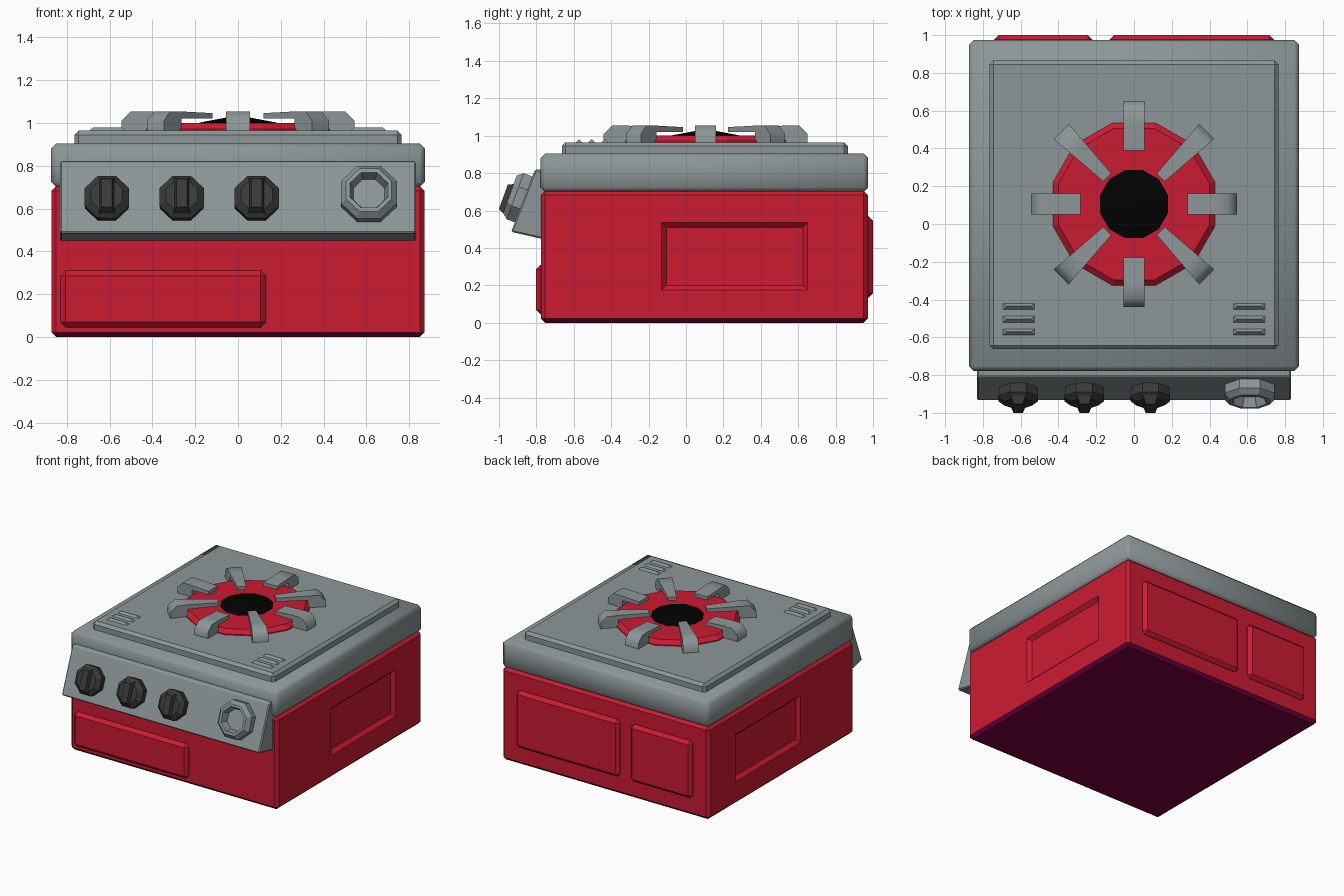
import bpy, bmesh, math
from mathutils import Matrix, Vector

if "Cube" in bpy.data.objects:
    bpy.data.objects.remove(bpy.data.objects["Cube"])


def material(name, col):
    m = bpy.data.materials.new(name)
    m.diffuse_color = (*col, 1)
    m.use_nodes = True
    m.node_tree.nodes["Principled BSDF"].inputs["Base Color"].default_value = m.diffuse_color
    return m


RED = material("red_enamel", (0.6, 0.011, 0.032))
PURPLE = material("dark_purple_underside", (0.19, 0.0, 0.048))
GREY = material("grey_metal", (0.265, 0.307, 0.312))
DARK = material("dark_knob", (0.042, 0.042, 0.042))
BLACK = material("black_hole", (0.0005, 0.0005, 0.0005))


def finish(name, bm, mat, matrix=None, bevel=0, smooth=None):
    if bevel:
        bmesh.ops.bevel(bm, geom=bm.edges[:], offset=bevel, segments=1, affect='EDGES')
    bmesh.ops.recalc_face_normals(bm, faces=bm.faces[:])
    if matrix:
        bm.transform(matrix)
    me = bpy.data.meshes.new(name)
    bm.to_mesh(me)
    bm.free()
    me.materials.append(mat)
    ob = bpy.data.objects.new(name, me)
    bpy.context.collection.objects.link(ob)
    if smooth:
        smooth_by_angle(ob, smooth)
    return ob


def smooth_by_angle(ob, degrees):
    bpy.ops.object.select_all(action='DESELECT')
    ob.select_set(True)
    bpy.context.view_layer.objects.active = ob
    bpy.ops.object.shade_smooth_by_angle(angle=math.radians(degrees))


def box(name, x, y, z, mat, bevel=0, smooth=None):
    bm = bmesh.new()
    bmesh.ops.create_cube(bm, size=1)
    for v in bm.verts:
        v.co = Vector([(r[0] + r[1]) / 2 + c * (r[1] - r[0]) for c, r in zip(v.co, (x, y, z))])
    return finish(name, bm, mat, None, bevel, smooth)


def loft(name, rings, mat, matrix=None, bevel=0, smooth=None):
    """Skin a list of equal-length point rings and cap both ends."""
    bm = bmesh.new()
    vs = [[bm.verts.new(p) for p in r] for r in rings]
    n = len(vs[0])
    for a, b in zip(vs, vs[1:]):
        for i in range(n):
            bm.faces.new((a[i], a[(i + 1) % n], b[(i + 1) % n], b[i]))
    bm.faces.new(vs[0])
    bm.faces.new(vs[-1])
    return finish(name, bm, mat, matrix, bevel, smooth)


def lathe(name, profile, sides, mat, matrix):
    """Faceted turned part with flats facing the axes."""
    rings = []
    for r, z in profile:
        angs = [2 * math.pi * (i + 0.5) / sides for i in range(sides)]
        rings.append([(r * math.cos(a), r * math.sin(a), z) for a in angs])
    return loft(name, rings, mat, matrix)


def rect(hx, hy, z):
    return [(-hx, -hy, z), (hx, -hy, z), (hx, hy, z), (-hx, hy, z)]


# Body with a sloped recess on each side
body = box("body", (-0.872, 0.872), (-0.775, 0.972), (0, 0.705), RED, 0.022)
cutters = []
for s in (-1, 1):
    m = Matrix.Translation((s * 0.847, 0.26, 0.355)) @ Matrix.Rotation(s * math.pi / 2, 4, 'Y')
    c = loft("recess_cutter", [rect(0.155, 0.365, 0), rect(0.205, 0.415, 0.05)], RED, m)
    c.hide_render = True
    mod = body.modifiers.new("recess", 'BOOLEAN')
    mod.operation = 'DIFFERENCE'
    mod.solver = 'EXACT'
    mod.object = c
    cutters.append(c)
dg = bpy.context.evaluated_depsgraph_get()
mesh = bpy.data.meshes.new_from_object(body.evaluated_get(dg))
body.modifiers.clear()
body.data = mesh
for c in cutters:
    bpy.data.objects.remove(c)

# Dark underside and its chamfer
mesh.materials.clear()
for mat in (RED, PURPLE):
    mesh.materials.append(mat)
for p in mesh.polygons:
    p.material_index = 1 if p.normal.z < -0.5 and p.center.z < 0.03 else 0

# Raised plates on front and back
box("front_plate", (-0.83, 0.13), (-0.802, -0.7), (0.045, 0.31), RED, 0.024)
box("back_plate_large", (-0.13, 0.74), (0.9, 1.0), (0.135, 0.57), RED, 0.024)
box("back_plate_small", (-0.74, -0.22), (0.9, 1.0), (0.135, 0.57), RED, 0.024)

# Lid and top plate
box("lid", (-0.873, 0.873), (-0.777, 0.974), (0.70, 0.905), GREY, 0.024, 50)
box("top_plate", (-0.765, 0.765), (-0.663, 0.865), (0.85, 0.965), GREY, 0.02)

# Sloping control panel
prof = [(-0.74, 0.82), (-0.807, 0.82), (-0.935, 0.486), (-0.74, 0.442)]
loft("control_panel", [[(x, y, z) for y, z in prof] for x in (-0.832, 0.832)], GREY, None, 0.008)


def on_panel(x, z):
    y = -0.807 - (0.82 - z) * 0.383
    return Matrix.Translation((x, y, z)) @ Matrix.Rotation(math.radians(70), 4, 'X')


# Knobs with a tapered grip bar
for i, x in enumerate((-0.613, -0.263, 0.087)):
    m = on_panel(x, 0.637)
    lathe(f"knob_{i + 1}", [(0.107, -0.01), (0.113, 0.05), (0.08, 0.078)], 8, DARK, m)
    loft(f"knob_grip_{i + 1}", [rect(0.045, 0.097, 0.045), rect(0.025, 0.07, 0.106)], DARK, m)

# Socket ring
lathe("socket", [(0.142, -0.01), (0.142, 0.048), (0.115, 0.078), (0.095, 0.078),
                 (0.078, 0.025), (0.01, 0.025)], 8, GREY, on_panel(0.612, 0.66))

# Burner
CENTRE = Matrix.Translation((0, 0.105, 0))
lathe("burner_ring", [(0.445, 0.93), (0.445, 0.972), (0.415, 1.0), (0.1, 1.0)], 12, RED, CENTRE)
lathe("burner_hole", [(0.186, 0.985), (0.186, 1.002), (0.01, 1.034)], 12, BLACK, CENTRE)

# Eight pot supports, the diagonal ones longer and tapered
for i in range(8):
    inner, w = (0.2, 0.03) if i % 2 else (0.283, 0.056)
    arm = [(0.545, 0.95), (0.545, 1.01), (0.5, 1.054), (0.42, 1.054),
           (inner, 1.046), (inner, 1.02), (0.42, 1.02), (0.42, 0.95)]
    rings = []
    for s in (-1, 1):
        rings.append([(r, s * (w + (0.056 - w) * (r - inner) / (0.545 - inner)), z) for r, z in arm])
    loft(f"pot_support_{i + 1}", rings, GREY,
         CENTRE @ Matrix.Rotation(i * math.pi / 4, 4, 'Z'), 0, 50)

# Vent louvres
for s in (-1, 1):
    for j in range(3):
        m = Matrix.Translation((s * 0.61, -0.436 - j * 0.068, 0))
        loft(f"vent_{'left' if s < 0 else 'right'}_{j + 1}",
             [rect(0.09, 0.021, 0.96), rect(0.065, 0.002, 0.98)], GREY, m)
